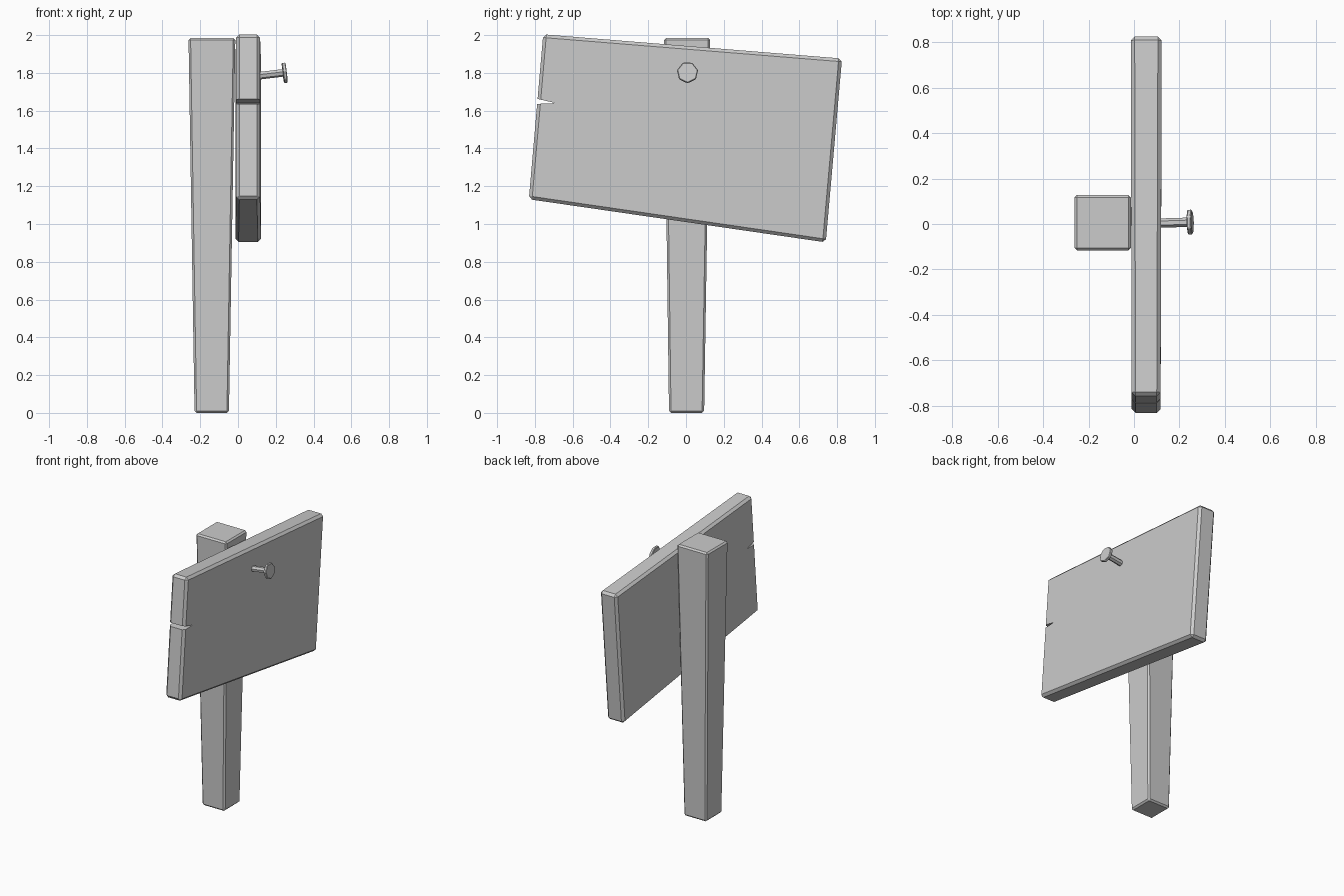
import bpy, bmesh
from mathutils import Vector

if "Cube" in bpy.data.objects:
    bpy.data.objects.remove(bpy.data.objects["Cube"])


def make_solid(name, lower, upper, bevel=0.0):
    """Closed solid between two matching loops, with optional flat chamfers."""
    bm = bmesh.new()
    a = [bm.verts.new(p) for p in lower]
    b = [bm.verts.new(p) for p in upper]
    n = len(a)
    bm.faces.new(a[::-1])
    bm.faces.new(b)
    for i in range(n):
        j = (i + 1) % n
        bm.faces.new((a[i], a[j], b[j], b[i]))
    bmesh.ops.recalc_face_normals(bm, faces=bm.faces)
    if bevel:
        bmesh.ops.bevel(bm, geom=bm.edges[:], offset=bevel, segments=1,
                        profile=0.5, affect='EDGES')
    mesh = bpy.data.meshes.new(name)
    bm.to_mesh(mesh)
    bm.free()
    ob = bpy.data.objects.new(name, mesh)
    bpy.context.collection.objects.link(ob)
    return ob


def rect(x0, x1, y0, y1, z):
    return [(x0, y0, z), (x1, y0, z), (x1, y1, z), (x0, y1, z)]


# Post, wider at the top
make_solid("post", rect(-0.23, -0.048, -0.09, 0.096, 0.0),
           rect(-0.262, -0.014, -0.116, 0.128, 1.985), 0.011)

# Crooked board: outline in y, z, slightly thicker at one end
outline = [(-0.832, 1.131), (0.74, 0.903), (0.826, 1.876), (-0.756, 2.004)]
back = [(-0.010 - 0.004 * (y > 0), y, z) for y, z in outline]
front = [(0.117 + 0.005 * (y > 0), y, z) for y, z in outline]
board = make_solid("sign_board", back, front, 0.017)

# Split in the board's side
crack = [(-0.86, 1.633), (-0.785, 1.636), (-0.69, 1.640), (-0.785, 1.662), (-0.86, 1.682)]
cutter = make_solid("crack_cutter", [(-0.1, y, z) for y, z in crack],
                    [(0.2, y, z) for y, z in crack])
cutter.hide_render = True
cutter.hide_viewport = True
cut = board.modifiers.new("crack", 'BOOLEAN')
cut.operation = 'DIFFERENCE'
cut.solver = 'EXACT'
cut.object = cutter

# Bent nail: seven-sided shaft and head sharing one tilted axis
axis = Vector((1, 0.03, 0.12)).normalized()
turn = axis.to_track_quat('X', 'Z').to_matrix().to_4x4()
head_centre = Vector((0.247, 0.008, 1.802))


def nail_ring(offset, radius):
    from math import cos, sin, pi
    pts = [Vector((offset, radius * sin(2 * pi * i / 7), -radius * cos(2 * pi * i / 7)))
           for i in range(7)]
    rot = Vector((1, 0, 0)).rotation_difference(axis)
    return [head_centre + rot @ p for p in pts]


make_solid("nail_shaft", nail_ring(-0.17, 0.021), nail_ring(0.0, 0.021))
make_solid("nail_head", nail_ring(-0.010, 0.057), nail_ring(0.010, 0.057), 0.004)
